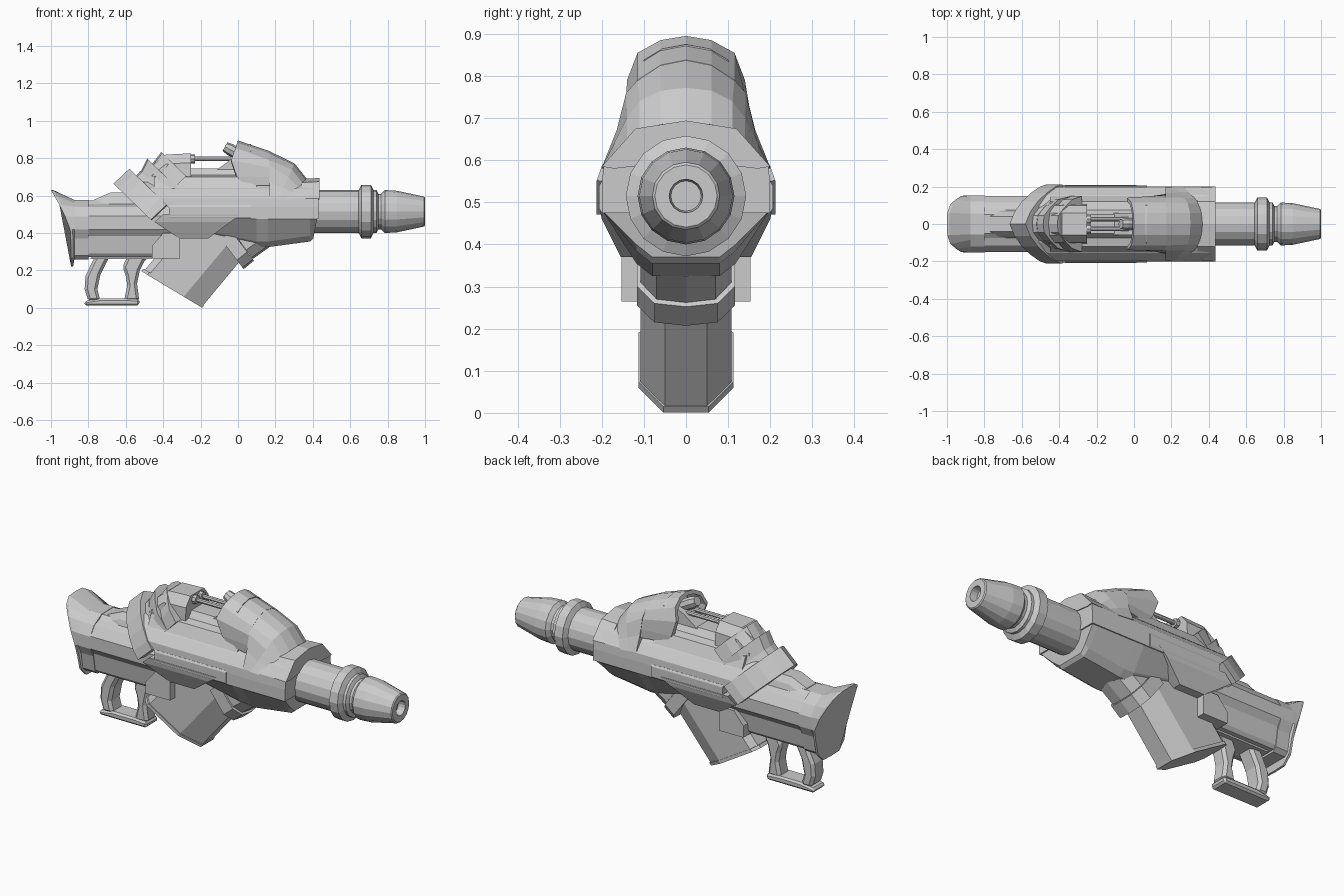
import bpy, bmesh
from math import sin, cos, pi, radians
from mathutils import Vector


def finish(name, bm):
    bmesh.ops.remove_doubles(bm, verts=bm.verts, dist=1e-5)
    bmesh.ops.recalc_face_normals(bm, faces=bm.faces)
    me = bpy.data.meshes.new(name)
    bm.to_mesh(me)
    bm.free()
    ob = bpy.data.objects.new(name, me)
    bpy.context.collection.objects.link(ob)
    return ob


def skin(name, rings):
    """Bridge rings of equal length and cap both ends."""
    bm = bmesh.new()
    vs = [[bm.verts.new(p) for p in r] for r in rings]
    n = len(vs[0])
    for a, b in zip(vs, vs[1:]):
        for i in range(n):
            j = (i + 1) % n
            bm.faces.new((a[i], a[j], b[j], b[i]))
    bm.faces.new(vs[0])
    bm.faces.new(vs[-1])
    return finish(name, bm)


def loft(name, *stations):
    """Station = (x, z, tilt, half section of (y, t)); x may depend on t. Mirrored in y."""
    rings = []
    for x, z, tilt, half in stations:
        a = radians(tilt)
        full = half + [(-y, t) for y, t in reversed(half) if y > 0]
        rings.append([((x(t) if callable(x) else x) - t * sin(a), y, z + t * cos(a))
                      for y, t in full])
    return skin(name, rings)


def lathe(name, prof, start=(0, 0, 0), axis=(1, 0, 0), n=16):
    """Turn a (distance, radius) profile around an axis."""
    q = Vector((0, 0, 1)).rotation_difference(Vector(axis))
    return skin(name, [[Vector(start) + q @ Vector((r * cos(2 * pi * i / n), r * sin(2 * pi * i / n), d))
                        for i in range(n)] for d, r in prof])


def plate(name, pts, w, bevel=0.0):
    """Extrude a side profile (x, z) to both sides."""
    ob = skin(name, [[(x, y, z) for x, z in pts] for y in (-w, w)])
    if bevel:
        m = ob.modifiers.new("chamfer", 'BEVEL')
        m.width, m.segments = bevel, 1
    return ob


# Barrel with ring, neck and bored muzzle
lathe("barrel", [(0.30, .115), (.645, .115), (.66, .143), (.71, .143), (.725, .115), (.74, .115),
                 (.75, .095), (.765, .095), (.785, .115), (.85, .111), (.995, .08), (1.0, .074),
                 (1.0, .04), (.96, .036)], start=(0, 0, .515))

# Upper body, slanted at the rear, with a thin side strip
upper = [(0, .69), (.10, .672), (.155, .635), (.196, .585), (.2, .54), (.2, .475)]
loft("upper_body", (lambda z: -.31 - 1.05 * (z - .48), 0, 0, upper),
     (.43, 0, 0, upper))
strip = [(0, .55), (.2, .55), (.206, .54), (.206, .485), (.2, .475), (0, .475)]
loft("side_strips", (-.37, 0, 0, strip), (.07, 0, 0, strip))


# Lower body: front keel, rear flank and side plate
def lower(b):
    return [(.198, .48), (.118, b + .03), (.08, b), (0, b)]


loft("lower_body", (-.16, 0, 0, lower(.38)), (.1, 0, 0, lower(.325)),
     (.16, 0, 0, lower(.325)), (.385, 0, 0, lower(.355)),
     (lambda z: .40 + .2 * (z - .36), 0, 0, lower(.37)))
flank = [(0, .5), (.208, .5), (.2, .46), (.155, .37), (0, .37)]
loft("lower_flank", (lambda z: -.47 + 1.5 * (.475 - z) if z < .48 else -.40, 0, 0, flank),
     (lambda z: -.02 - 1.33 * (.475 - z), 0, 0, flank))
plate("side_plate", [(-.46, .265), (-.31, .265), (-.31, .37), (-.2, .37), (-.2, .4), (-.40, .4),
                     (-.46, .33)], .153)

# Inclined hoop around the rear of the body
hoop = [(0, .272), (.065, .235), (.12, .18), (.165, .115), (.2, .045), (.212, -.005), (.15, -.01)]
loft("rear_hoop", (-.47, .475, 46, hoop), (-.385, .555, 46, hoop))


# Stepped fins between hoop and top block
def fin(top):
    return [(0, top), (.045, top - .008), (.085, top - .05), (.13, top - .11), (.15, .02)]


for i, (d0, d1, top0, top1) in enumerate([(.10, .15, .215, .215), (.15, .222, .213, .235),
                                          (.215, .30, .195, .205)]):
    loft(f"rear_fin_{i + 1}", *[(-.47 + .69 * d, .475 + .72 * d, 46, fin(t))
                                for d, t in ((d0, top0), (d1, top1))])

# Deck, sight block and rods
deck = [(0, .745), (.05, .745), (.075, .71), (.12, .70), (.15, .64)]
loft("top_deck", (-.45, 0, 0, deck), (.1, 0, 0, deck))
plate("deck_ramp", [(-.11, .74), (-.03, .80), (.06, .84), (.06, .74)], .06)


def block(top):
    return [(0, top), (.06, top), (.10, top - .05), (.105, .655)]


loft("sight_block", (-.46, 0, 0, block(.76)), (-.385, 0, 0, block(.82)),
     (-.25, 0, 0, block(.826)))
for s in (-1, 1):
    lathe("sight_rod", [(0, .024), (.025, .024), (.026, .012), (.3, .012)],
          start=(-.255, s * .026, .797), n=8)
lathe("sight_lens", [(0, .026), (.03, .032), (.15, .032)], start=(-.07, 0, .862),
      axis=(.87, 0, -.48), n=8)

# Front cowl with a hollow rear mouth
mouth = [(0, .895), (.06, .885), (.115, .855), (.14, .79), (.135, .70), (.13, .655)]
inner = [(0, .875), (.055, .865), (.1, .838), (.12, .785), (.115, .71), (.11, .67)]


def rake(z):
    return (z - .895) * .35 if z > .75 else -.05 + (.75 - z) * .9


loft("front_cowl", (.07, 0, 0, inner), (rake, 0, 0, inner), (rake, 0, 0, mouth),
     (.17, 0, 0, [(0, .838), (.06, .826), (.115, .79), (.142, .75), (.155, .70), (.16, .655)]))
loft("cowl_nose",
     (.168, 0, 0, [(0, .838), (.06, .826), (.115, .79), (.142, .76), (.165, .67), (.197, .59)]),
     (lambda z: .22 + .45 * (z - .59), 0, 0,
      [(0, .772), (.06, .765), (.11, .74), (.14, .70), (.17, .64), (.2, .583)]),
     (lambda z: .27 + .9 * (z - .585), 0, 0,
      [(0, .692), (.06, .685), (.11, .668), (.14, .645), (.17, .615), (.2, .58)]))
loft("front_flange", (.34, 0, 0, [(0, .69), (.12, .67), (.195, .585), (.17, .58), (0, .6)]),
     (.435, 0, 0, [(0, .694), (.12, .675), (.2, .585), (.17, .58), (0, .6)]))

# Stock
stock = [(0, .575), (.05, .575), (.075, .555), (.115, .54), (.15, .49), (.15, .42),
         (.125, .385), (.11, .29), (.095, .272), (0, .272)]


def butt(z):
    return -.893 - .107 * (max(0, z - .40) / .23) ** 1.3


loft("stock", (lambda z: butt(z) + .02, 0, 0, stock), (-.32, 0, 0, stock))
rim = [(0, .63), (.06, .627), (.105, .60), (.13, .55), (.15, .49), (.153, .42), (.135, .35),
       (.115, .27), (.07, .225), (0, .222)]
neck = [(0, .577), (.055, .577), (.085, .56), (.12, .54), (.152, .488), (.152, .42), (.127, .37),
        (.112, .28), (.09, .26), (0, .26)]
loft("butt_plate", (butt, 0, 0, rim), (lambda z: butt(z) + .012, 0, 0, rim),
     (lambda z: -.875, 0, 0, neck), (-.80, 0, 0, neck))
hump = [(0, .618), (.04, .618), (.065, .585), (.08, .54)]
loft("stock_ridge", (-.77, 0, 0, [(y, z - .04) for y, z in hump]), (-.68, 0, 0, hump),
     (-.45, 0, 0, hump))

# Magazine and its base lip
mag = [(0, 0), (.05, 0), (.108, .11), (.108, .33), (.08, .365), (0, .365)]
lip = [(0, -.006), (.054, -.006), (.113, .108), (.113, .335), (.082, .372), (0, .372)]
loft("magazine", (-.188, .012, 59, mag), (.09, .345, 59, mag))
loft("magazine_base", (-.197, .004, 59, lip), (-.186, .018, 59, lip))

# Magazine well collars
well = [(0, 0), (.075, .01), (.116, .06), (.116, .2), (0, .2)]
loft("well_collar", (.03, .207, 37, well), (.085, .252, 37, well))
loft("well_neck", (.08, .262, 37, [(y * .93, t) for y, t in well]),
     (.168, .325, 37, [(y * .93, t) for y, t in well]))

# Grip: two curved legs on a foot
plate("grip_rear", [(-.75, .29), (-.775, .255), (-.815, .17), (-.82, .1), (-.80, .035),
                    (-.735, .035), (-.752, .1), (-.735, .18), (-.70, .25), (-.68, .29)], .05, .015)
plate("grip_front", [(-.585, .29), (-.617, .22), (-.60, .17), (-.592, .12), (-.61, .035),
                     (-.527, .035), (-.54, .13), (-.525, .2), (-.50, .25), (-.46, .29)], .045, .015)
plate("grip_foot", [(-.82, .012), (-.53, .012), (-.525, .045), (-.60, .05), (-.735, .05),
                    (-.82, .036)], .052, .01)
plate("grip_mount", [(-.79, .262), (-.46, .262), (-.43, .31), (-.76, .31)], .07)
